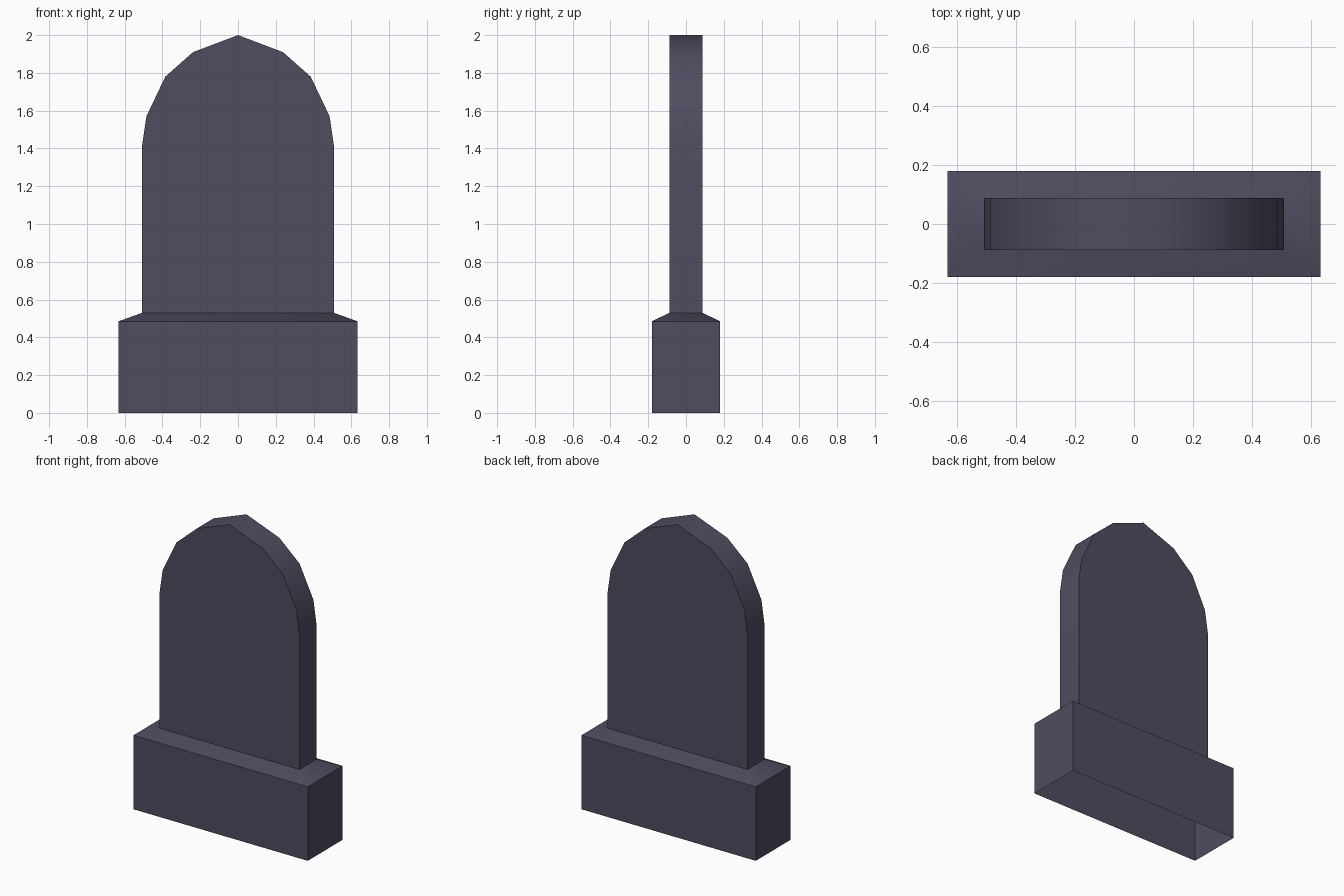
import bpy, bmesh, math

cube = bpy.data.objects.get("Cube")
if cube:
    bpy.data.objects.remove(cube, do_unlink=True)

# One dark stone colour
stone = bpy.data.materials.new("dark_slate_stone")
stone.use_nodes = True
colour = (0.08, 0.072, 0.117, 1)
stone.diffuse_color = colour
stone.node_tree.nodes["Principled BSDF"].inputs["Base Color"].default_value = colour


def loft(name, rings, caps=()):
    """Skin matching closed rings of points; caps lists ring indices to close."""
    bm = bmesh.new()
    loops = [[bm.verts.new(p) for p in ring] for ring in rings]
    for a, b in zip(loops, loops[1:]):
        n = len(a)
        for i in range(n):
            j = (i + 1) % n
            bm.faces.new((a[i], a[j], b[j], b[i]))
    for c in caps:
        bm.faces.new(loops[c])
    bmesh.ops.recalc_face_normals(bm, faces=bm.faces)
    mesh = bpy.data.meshes.new(name)
    bm.to_mesh(mesh)
    bm.free()
    mesh.materials.append(stone)
    obj = bpy.data.objects.new(name, mesh)
    bpy.context.collection.objects.link(obj)
    bpy.ops.object.select_all(action="DESELECT")
    obj.select_set(True)
    bpy.context.view_layer.objects.active = obj
    bpy.ops.object.shade_smooth_by_angle(angle=math.radians(45))
    return obj


def rectangle(x, y, z):
    return [(-x, -y, z), (x, -y, z), (x, y, z), (-x, y, z)]


slab_x, slab_y, shoulder_z = 0.507, 0.088, 0.53

# Plinth: hollow underneath, with a sloped shoulder rising to the slab
loft("plinth", [rectangle(0.632, 0.18, 0), rectangle(0.632, 0.18, 0.485),
                rectangle(slab_x, slab_y, shoulder_z)], caps=(2,))

# Upright slab with a faceted arch, mirrored about its peak
half = [(slab_x, shoulder_z), (slab_x, 1.42), (0.485, 1.57),
        (0.385, 1.78), (0.238, 1.91)]
outline = half + [(0, 2)] + [(-x, z) for x, z in reversed(half)]
loft("headstone_slab", [[(x, y, z) for x, z in outline] for y in (-slab_y, slab_y)],
     caps=(0, 1))
